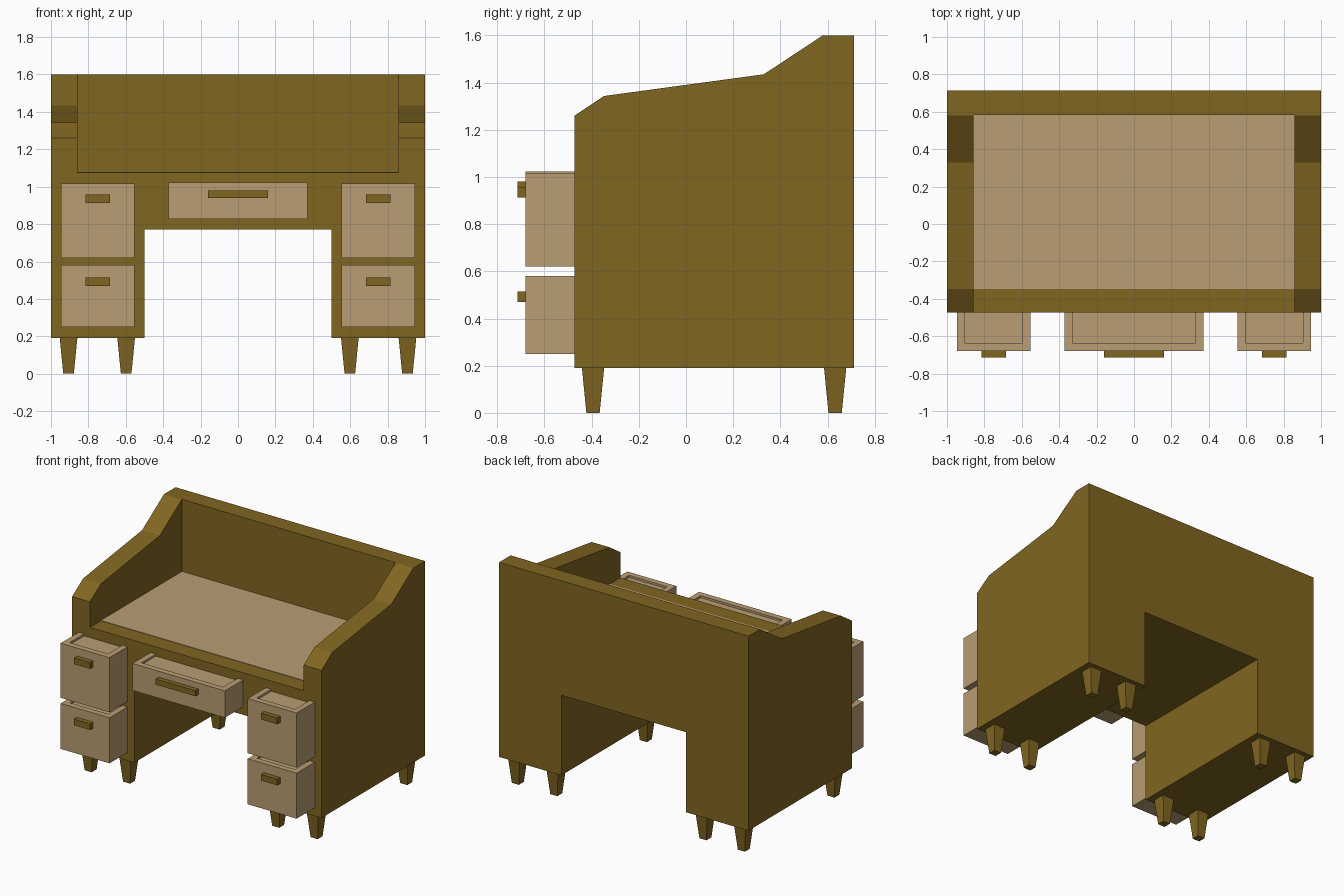
import bpy, bmesh

cube = bpy.data.objects.get("Cube")
if cube:
    bpy.data.objects.remove(cube, do_unlink=True)


def make_material(name, colour):
    mat = bpy.data.materials.new(name)
    mat.use_nodes = True
    mat.diffuse_color = colour
    mat.node_tree.nodes["Principled BSDF"].inputs["Base Color"].default_value = colour
    return mat


BROWN = make_material("dark brown wood", (0.216, 0.133, 0.015, 1))
TAN = make_material("light tan wood", (0.479, 0.337, 0.168, 1))


def finish(name, bm, mat):
    bmesh.ops.recalc_face_normals(bm, faces=bm.faces)
    mesh = bpy.data.meshes.new(name)
    bm.to_mesh(mesh)
    bm.free()
    mesh.materials.append(mat)
    obj = bpy.data.objects.new(name, mesh)
    bpy.context.collection.objects.link(obj)
    return obj


def box_mesh(x, y, z):
    """Box from (low, high) ranges on each axis."""
    bm = bmesh.new()
    bmesh.ops.create_cube(bm, size=1)
    for v in bm.verts:
        for i, (low, high) in enumerate((x, y, z)):
            v.co[i] = low if v.co[i] < 0 else high
    return bm


def box(name, x, y, z, mat):
    return finish(name, box_mesh(x, y, z), mat)


def cut(target, cutter):
    cutter.hide_render = True
    mod = target.modifiers.new("cut", "BOOLEAN")
    mod.operation = "DIFFERENCE"
    mod.solver = "EXACT"
    mod.object = cutter
    bpy.context.view_layer.objects.active = target
    bpy.ops.object.modifier_apply(modifier=mod.name)
    bpy.data.objects.remove(cutter, do_unlink=True)


FRONT, BACK, BASE, TOP = -0.472, 0.713, 0.19, 1.075

# Carcass: side profile extruded across the width
profile = [(FRONT, BASE), (BACK, BASE), (BACK, 1.6), (0.58, 1.6),
           (0.33, 1.435), (-0.347, 1.343), (FRONT, 1.26)]
bm = bmesh.new()
side = bm.faces.new([bm.verts.new((-1, y, z)) for y, z in profile])
extruded = bmesh.ops.extrude_face_region(bm, geom=[side])["geom"]
bmesh.ops.translate(bm, vec=(2, 0, 0),
                    verts=[g for g in extruded if isinstance(g, bmesh.types.BMVert)])
carcass = finish("desk_carcass", bm, BROWN)

# Well above the worktop, and knee space right through
cut(carcass, box("well_cutter", (-0.857, 0.857), (-1, 0.583), (TOP, 2), BROWN))
cut(carcass, box("knee_cutter", (-0.5, 0.5), (-1, 1), (0, 0.77), BROWN))

# Pale writing surface, a thin plate on the worktop
box("writing_surface", (-0.857, 0.857), (-0.347, 0.583), (TOP - 0.003, TOP + 0.003), TAN)


# Open drawers: block with a shallow tray in the top, and a bar handle
def drawer(name, centre, half, z, handle_half, handle_z):
    wall, depth, face_y = 0.043, 0.015, -0.68
    body = box(name, (centre - half, centre + half), (face_y, FRONT), z, TAN)
    cut(body, box("tray_cutter", (centre - half + wall, centre + half - wall),
                  (face_y + wall, 0), (z[1] - depth, z[1] + 1), TAN))
    box(name + "_handle", (centre - handle_half, centre + handle_half),
        (-0.715, face_y), handle_z, BROWN)


drawer("centre_drawer", 0, 0.371, (0.828, 1.023), 0.16, (0.94, 0.98))
for label, s in (("left", 1), ("right", -1)):
    drawer(label + "_upper_drawer", s * 0.75, 0.196, (0.62, 1.016), 0.065, (0.913, 0.958))
    drawer(label + "_lower_drawer", s * 0.75, 0.196, (0.25, 0.58), 0.065, (0.47, 0.514))

    # Tapered legs, four under each pedestal
    for place, x in (("outer", 0.906), ("inner", 0.598)):
        for end, y in (("front", -0.394), ("back", 0.632)):
            bm = box_mesh((-0.047, 0.047), (-0.047, 0.047), (0, BASE))
            for v in bm.verts:
                if v.co.z < 0.01:
                    v.co.x *= 0.6
                    v.co.y *= 0.6
            leg = finish(f"{label}_{place}_{end}_leg", bm, BROWN)
            leg.location = (s * x, y, 0)
